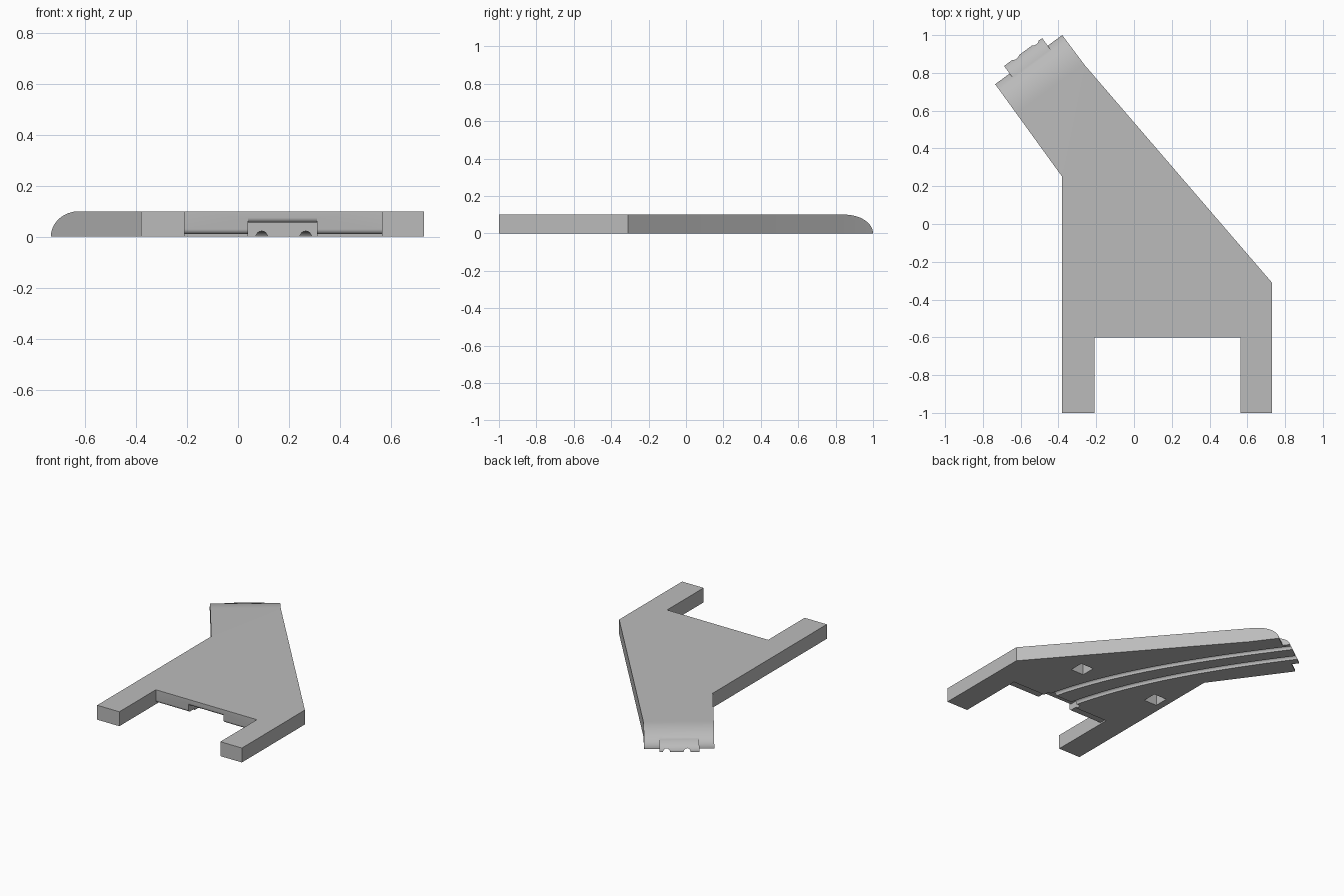
import bpy, bmesh, math
from mathutils import Matrix, Vector

cube = bpy.data.objects.get("Cube")
if cube:
    bpy.data.objects.remove(cube, do_unlink=True)

grey = bpy.data.materials.new("plain grey")
grey.use_nodes = True
colour = (0.5, 0.5, 0.5, 1)
grey.diffuse_color = colour
grey.node_tree.nodes["Principled BSDF"].inputs["Base Color"].default_value = colour


def loft(name, rings):
    """Closed solid through rings of equal point count, capped at both ends."""
    bm = bmesh.new()
    rows = [[bm.verts.new(p) for p in ring] for ring in rings]
    n = len(rows[0])
    for a, b in zip(rows, rows[1:]):
        for i in range(n):
            j = (i + 1) % n
            bm.faces.new((a[i], a[j], b[j], b[i]))
    bm.faces.new(rows[0])
    bm.faces.new(rows[-1])
    bmesh.ops.recalc_face_normals(bm, faces=bm.faces)
    mesh = bpy.data.meshes.new(name)
    bm.to_mesh(mesh)
    bm.free()
    mesh.materials.append(grey)
    obj = bpy.data.objects.new(name, mesh)
    bpy.context.collection.objects.link(obj)
    return obj


def profile(name, yz, x0, x1, frame=Matrix()):
    """Side profile in y and z, extruded along x."""
    return loft(name, [[frame @ Vector((x, y, z)) for y, z in yz] for x in (x0, x1)])


def combine(target, tool, operation):
    mod = target.modifiers.new(tool.name, 'BOOLEAN')
    mod.object, mod.operation, mod.solver = tool, operation, 'EXACT'
    bpy.context.view_layer.objects.active = target
    bpy.ops.object.modifier_apply(modifier=mod.name)
    bpy.data.objects.remove(tool, do_unlink=True)


def arc(cy, cz, ry, rz, start, end, steps=12):
    return [(cy + ry * math.cos(math.radians(start + (end - start) * i / steps)),
             cz + rz * math.sin(math.radians(start + (end - start) * i / steps)))
            for i in range(steps + 1)]


# Flat plate with two legs and a slanted neck
H = 0.1
outline = [(-.38, -1), (-.21, -1), (-.21, -.6), (.565, -.6), (.565, -1), (.73, -1),
           (.73, -.31), (-.26, .84), (-.38, 1), (-.735, .74), (-.38, .25)]
plate = loft("track_plate", [[(x, y, z) for x, y in outline] for z in (0, H)])

# Rounded nose, in the frame of the slanted end
R = 0.19
turn = Matrix.Rotation(math.radians(36.2), 4, 'Z')
nose = Matrix.Translation((-.5575, .87, 0)) @ turn @ Matrix.Translation((0, -R, 0))
curve = arc(0, 0, R, H, 90, 0, 16)
combine(plate, profile("nose_cutter", curve + [(R, -.02), (R + .1, -.02), (R + .1, .2), (0, .2)],
                       -.3, .3, nose), 'DIFFERENCE')

# Low coupling tab on the nose
tab = [(.02, 0)] + [(.02, .06)] + arc(.12, 0, .12, .06, 90, 0)
combine(plate, profile("coupling_tab", tab, -.125, .125, nose), 'UNION')

# Undercut coupling socket between the legs, with a rounded lip
def socket(name, x0, x1, back, ceiling):
    lip = arc(-.58, ceiling + .02, .02, .02, 270, 180, 6)
    yz = [(-.62, -.02), (back, -.02), (back, ceiling)] + lip + [(-.62, ceiling + .02)]
    combine(plate, profile(name, yz, x0, x1), 'DIFFERENCE')

socket("wide_socket", -.2099, .5649, -.53, .01)
socket("tab_socket", .04, .31, -.49, .055)

# Square pockets underneath
for x in (.335, -.28):
    combine(plate, profile("pocket", [(-.17, -.02), (-.07, -.02), (-.07, .08), (-.17, .08)],
                           x - .05, x + .05), 'DIFFERENCE')

# Two curved wheel grooves underneath
def groove(start, end):
    head = [Vector((-math.sin(math.radians(a)), math.cos(math.radians(a)))) for a in (12, 36.2)]
    p0, p3 = Vector(start) - head[0] * .08, Vector(end) + head[1] * .06
    p1, p2 = p0 + head[0] * .55, p3 - head[1] * .55
    rings = []
    for i in range(25):
        t = i / 24
        s = 1 - t
        p = p0 * s**3 + p1 * 3 * s * s * t + p2 * 3 * s * t * t + p3 * t**3
        d = ((p1 - p0) * s * s + (p2 - p1) * 2 * s * t + (p3 - p2) * t * t).normalized()
        rings.append([(p.x + d.y * c, p.y - d.x * c, z)
                      for c, z in arc(0, 0, .022, .022, 0, 345, 23)])
    combine(plate, loft("groove", rings), 'DIFFERENCE')

groove((.263, -.47), (-.505, .935))
groove((.095, -.49), (-.612, .862))

# Smooth the curves, keep the edges crisp
plate.select_set(True)
bpy.context.view_layer.objects.active = plate
bpy.ops.object.shade_smooth_by_angle(angle=math.radians(30))
